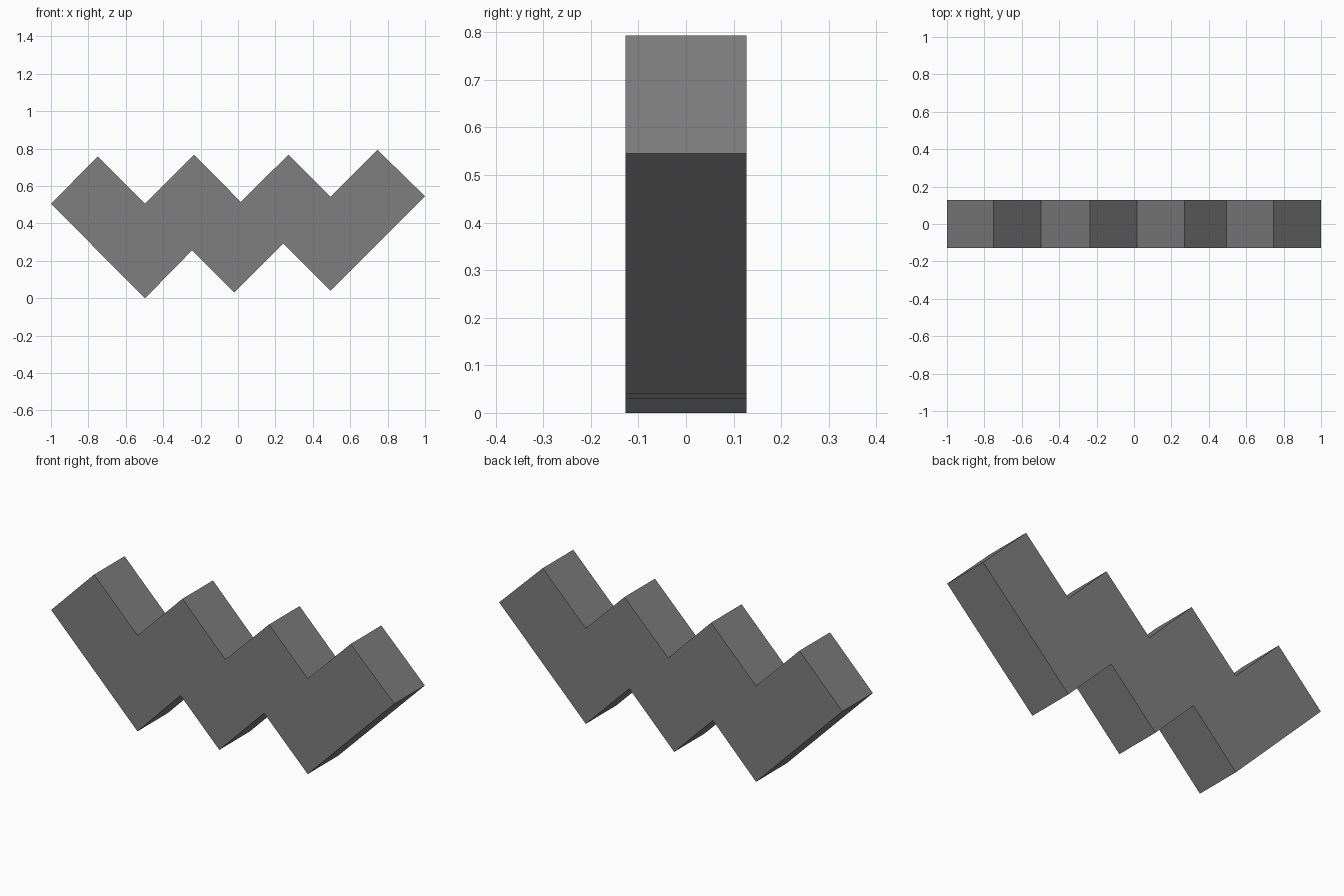
import bpy
import bmesh

cube = bpy.data.objects.get("Cube")
if cube:
    bpy.data.objects.remove(cube, do_unlink=True)

HALF_DEPTH = 0.127

# Zigzag outline in x, z: upper teeth left to right, then lower teeth back
upper = [(-1, 0.505), (-0.75, 0.758), (-0.497, 0.505), (-0.235, 0.768),
         (0.015, 0.515), (0.27, 0.768), (0.495, 0.543), (0.746, 0.793), (1, 0.545)]
lower = [(0.495, 0.04), (0.241, 0.293), (-0.02, 0.03), (-0.246, 0.256), (-0.497, 0)]

# Single grey finish
grey = bpy.data.materials.new("mid_grey")
grey.use_nodes = True
colour = (0.21, 0.21, 0.21, 1)
grey.diffuse_color = colour
grey.node_tree.nodes["Principled BSDF"].inputs["Base Color"].default_value = colour

# Extrude the outline from front to back
bm = bmesh.new()
front = bm.faces.new([bm.verts.new((x, -HALF_DEPTH, z)) for x, z in upper + lower])
extruded = bmesh.ops.extrude_face_region(bm, geom=[front], use_keep_orig=True)
back_verts = [g for g in extruded["geom"] if isinstance(g, bmesh.types.BMVert)]
bmesh.ops.translate(bm, verts=back_verts, vec=(0, 2 * HALF_DEPTH, 0))
bmesh.ops.recalc_face_normals(bm, faces=bm.faces)

mesh = bpy.data.meshes.new("zigzag_block")
bm.to_mesh(mesh)
bm.free()
mesh.materials.append(grey)
block = bpy.data.objects.new("zigzag_block", mesh)
bpy.context.collection.objects.link(block)
